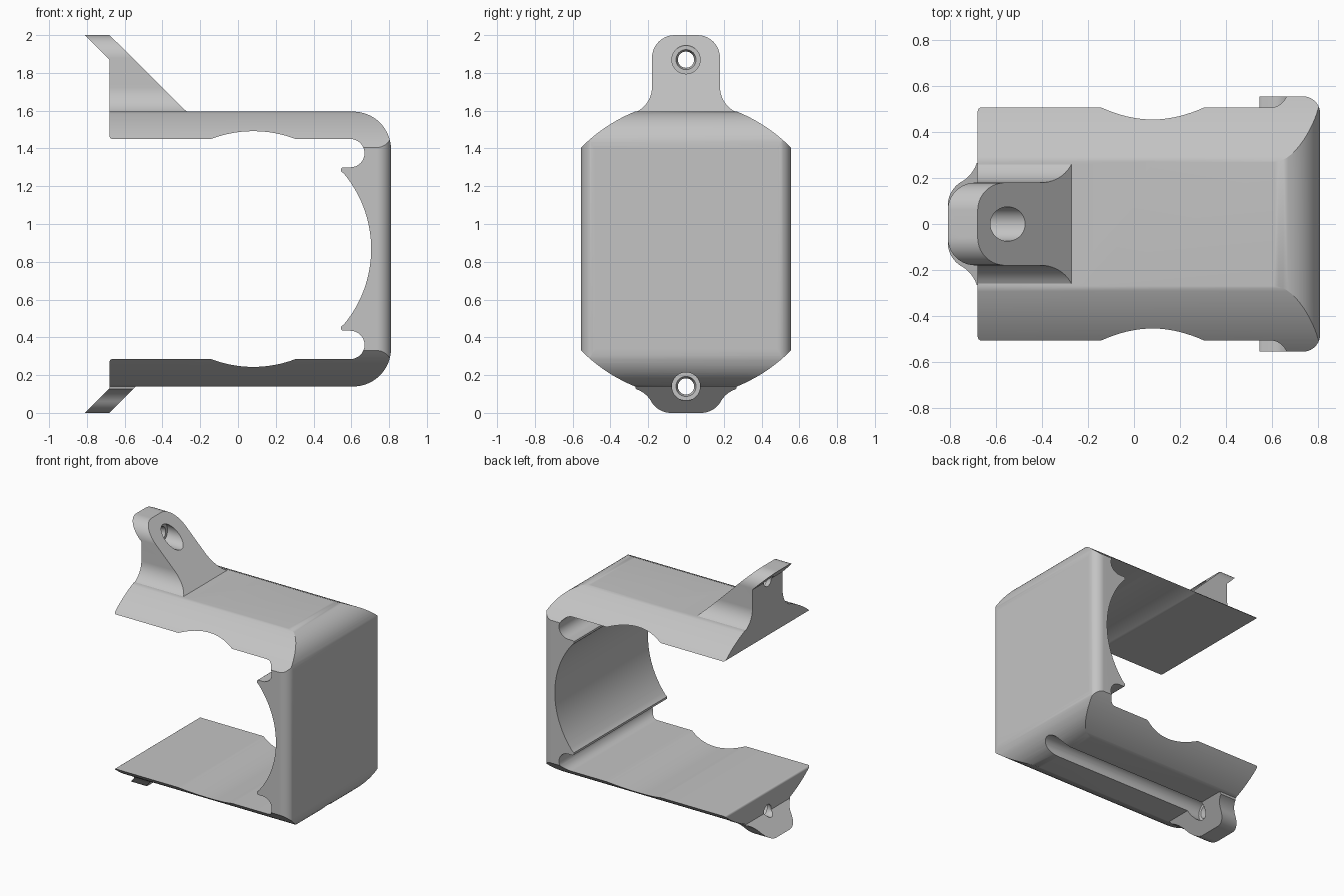
import bpy, bmesh, math
from mathutils import Matrix, Vector

cube = bpy.data.objects.get("Cube")
if cube:
    bpy.data.objects.remove(cube)

MID = 0.8675                      # mid height of the shell
BORE = (0.081, MID, 0.624)        # large round clearance inside the shell

grey = bpy.data.materials.new("light_grey")
grey.use_nodes = True
grey.diffuse_color = (0.55, 0.55, 0.55, 1)
grey.node_tree.nodes["Principled BSDF"].inputs["Base Color"].default_value = (0.55, 0.55, 0.55, 1)


def arc(cx, cy, r, a, b, n=10):
    angles = [math.radians(a + (b - a) * i / n) for i in range(n + 1)]
    return [(cx + r * math.cos(t), cy + r * math.sin(t)) for t in angles]


def bowed(p, q, sag, n=14):
    p, q = Vector(p), Vector(q)
    side = Vector((q.y - p.y, p.x - q.x)).normalized()
    return [tuple(p.lerp(q, i / n) - side * sag * 4 * (i / n) * (1 - i / n)) for i in range(n + 1)]


def mirrored(points, axis, centre=0.0):
    flip = [(2 * centre - u, v) if axis == 0 else (u, 2 * centre - v) for u, v in points]
    return points + flip[::-1]


def finish(name, bm):
    bmesh.ops.recalc_face_normals(bm, faces=bm.faces)
    mesh = bpy.data.meshes.new(name)
    bm.to_mesh(mesh)
    bm.free()
    mesh.materials.append(grey)
    ob = bpy.data.objects.new(name, mesh)
    bpy.context.collection.objects.link(ob)
    return ob


def prism(name, points, axis):
    """Extrude a closed profile right across the model along one axis."""
    place = {"X": lambda u, v: (-1.5, u, v),
             "Y": lambda u, v: (u, -1.5, v),
             "Z": lambda u, v: (u, v, -3)}[axis]
    step = {"X": (3, 0, 0), "Y": (0, 3, 0), "Z": (0, 0, 6)}[axis]
    bm = bmesh.new()
    face = bm.faces.new([bm.verts.new(place(u, v)) for u, v in points])
    new = bmesh.ops.extrude_face_region(bm, geom=[face])["geom"]
    bmesh.ops.translate(bm, vec=step, verts=[g for g in new if isinstance(g, bmesh.types.BMVert)])
    return finish(name, bm)


def drill(name, x0, x1, z, r0, r1):
    bm = bmesh.new()
    matrix = Matrix.Translation(((x0 + x1) / 2, 0, z)) @ Matrix.Rotation(math.pi / 2, 4, "Y")
    bmesh.ops.create_cone(bm, cap_ends=True, segments=40, radius1=r0, radius2=r1,
                          depth=x1 - x0, matrix=matrix)
    return finish(name, bm)


def combine(ob, other, operation):
    mod = ob.modifiers.new("cut", "BOOLEAN")
    mod.object, mod.operation, mod.solver = other, operation, "EXACT"
    bpy.context.view_layer.update()
    mesh = bpy.data.meshes.new_from_object(ob.evaluated_get(bpy.context.evaluated_depsgraph_get()))
    ob.modifiers.clear()
    ob.data = mesh
    bpy.data.objects.remove(other)


# Shell: C-shaped wall section with snap notches and the bore clearance
bx, bz, br = BORE
half = (arc(bx, bz, br, 1, 39.8, 20)
        + [(0.546, 1.278), (0.546, 1.294), (0.555, 1.30)]
        + arc(0.595, 1.375, 0.075, -90, 90, 16)
        + arc(bx, bz, br, 69, 111, 16)
        + arc(-0.665, 1.465, 0.015, 270, 180, 4)
        + [(-0.68, 1.595)]
        + arc(0.61, 1.395, 0.2, 90, 0, 16))
shell = prism("bracket_shell", mirrored(half, 1, MID), "Y")

# Shell: end outline with bowed shoulders
shoulder = bowed((0.27, 1.595), (0.555, 1.405), 0.0172)
right = shoulder + [(y, 2 * MID - z) for y, z in reversed(shoulder)]
combine(shell, prism("end_outline", mirrored(right, 0), "X"), "INTERSECT")

# Shell: rounded upright edges
plan = [(-0.9, 0.6), (0.6, 0.6), (0.6, 0.555)] + arc(0.735, 0.48, 0.075, 90, 0)
combine(shell, prism("plan_outline", mirrored(plan, 1), "Z"), "INTERSECT")

# Upper mounting ear with its sloping gusset
ear = prism("upper_ear", [(-0.81, 2), (-0.68, 2), (-0.272, 1.595), (-0.272, 1.52),
                          (-0.68, 1.52), (-0.68, 1.87)], "Y")
outline = (arc(0.06, 1.88, 0.12, 90, 0) + arc(0.326, 1.725, 0.146, 180, 243) + [(0.262, 1.5)])
combine(ear, prism("upper_ear_outline", mirrored(outline, 0), "X"), "INTERSECT")
combine(shell, ear, "UNION")

# Lower mounting ear
ear = prism("lower_ear", [(-0.81, 0), (-0.68, 0), (-0.54, 0.14), (-0.54, 0.2),
                          (-0.68, 0.2), (-0.68, 0.13)], "Y")
outline = (arc(0.08, 0.12, 0.12, -90, -30) + arc(0.310, -0.013, 0.146, 150, 108)[1:]
           + [(0.27, 0.145), (0.27, 0.25)])
combine(ear, prism("lower_ear_outline", mirrored(outline, 0), "X"), "INTERSECT")
combine(shell, ear, "UNION")

# Screw holes; the lower counterbore runs on as a groove under the shell
for z in (1.87, 0.14):
    combine(shell, drill("counterbore", -0.64, 1.2, z, 0.075, 0.075), "DIFFERENCE")
    combine(shell, drill("countersink", -0.67, -0.62, z, 0.043, 0.06), "DIFFERENCE")
    combine(shell, drill("screw_hole", -1.2, -0.6, z, 0.043, 0.043), "DIFFERENCE")

# Smooth curved walls, crisp edges
bpy.ops.object.select_all(action="DESELECT")
shell.select_set(True)
bpy.context.view_layer.objects.active = shell
bpy.ops.object.shade_smooth_by_angle(angle=math.radians(25))
weighted = shell.modifiers.new("even_shading", "WEIGHTED_NORMAL")
weighted.keep_sharp = True
